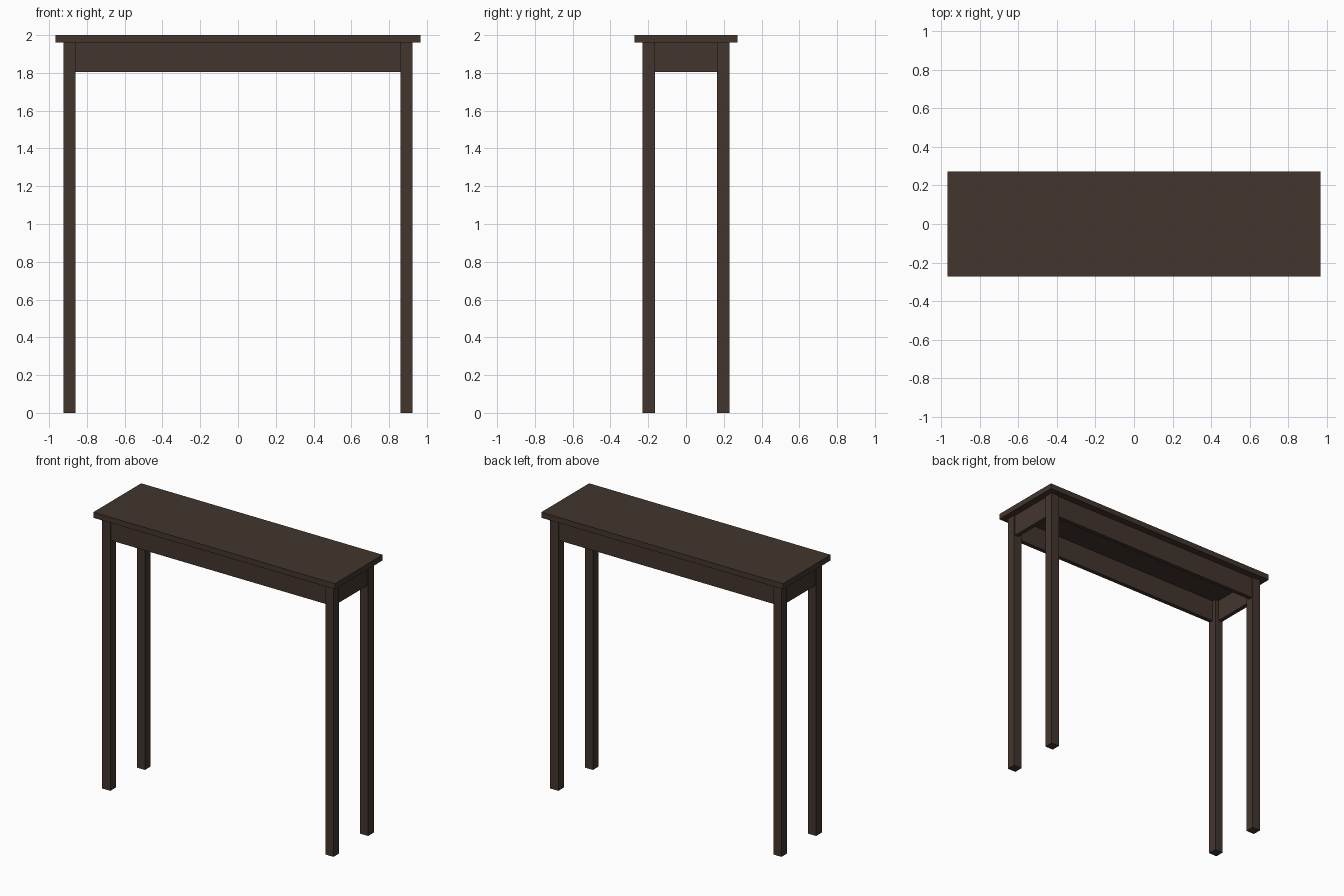
import bpy

cube = bpy.data.objects.get("Cube")
if cube:
    bpy.data.objects.remove(cube, do_unlink=True)

# Dark stained wood
wood = bpy.data.materials.new("dark_brown_wood")
wood.use_nodes = True
colour = (0.056, 0.036, 0.027, 1.0)
wood.diffuse_color = colour
bsdf = next(n for n in wood.node_tree.nodes if n.type == "BSDF_PRINCIPLED")
bsdf.inputs["Base Color"].default_value = colour
bsdf.inputs["Roughness"].default_value = 0.6


def box(name, low, high):
    """Add a wooden box spanning two opposite corners."""
    centre = [(a + b) / 2 for a, b in zip(low, high)]
    bpy.ops.mesh.primitive_cube_add(size=1, location=centre)
    obj = bpy.context.object
    obj.name = name
    obj.scale = [b - a for a, b in zip(low, high)]
    bpy.ops.object.transform_apply(location=False, rotation=False, scale=True)
    obj.data.materials.append(wood)
    return obj


TOP_X, TOP_Y = 0.965, 0.273      # half sizes of the top
LEG_X, LEG_Y = 0.924, 0.23       # outer faces of the legs
LEG = 0.065
UNDER, HEIGHT = 1.96, 2.0
APRON_LOW, APRON = 1.805, 0.03
RECESS = 0.008

# Table top
box("table_top", (-TOP_X, -TOP_Y, UNDER), (TOP_X, TOP_Y, HEIGHT))

# Four square legs
for y_name, sy in (("front", -1), ("back", 1)):
    for x_name, sx in (("left", 1), ("right", -1)):
        xs = sorted((sx * LEG_X, sx * (LEG_X - LEG)))
        ys = sorted((sy * LEG_Y, sy * (LEG_Y - LEG)))
        box(f"{y_name}_{x_name}_leg", (xs[0], ys[0], 0), (xs[1], ys[1], UNDER))

# Long aprons, set slightly back from the leg faces
for name, s in (("front", -1), ("back", 1)):
    outer = LEG_Y - RECESS
    ys = sorted((s * outer, s * (outer - APRON)))
    half = LEG_X - LEG
    box(f"{name}_apron", (-half, ys[0], APRON_LOW), (half, ys[1], UNDER))

# Short end aprons
for name, s in (("left", 1), ("right", -1)):
    outer = LEG_X - RECESS
    xs = sorted((s * outer, s * (outer - APRON)))
    half = LEG_Y - LEG
    box(f"{name}_apron", (xs[0], -half, APRON_LOW), (xs[1], half, UNDER))
